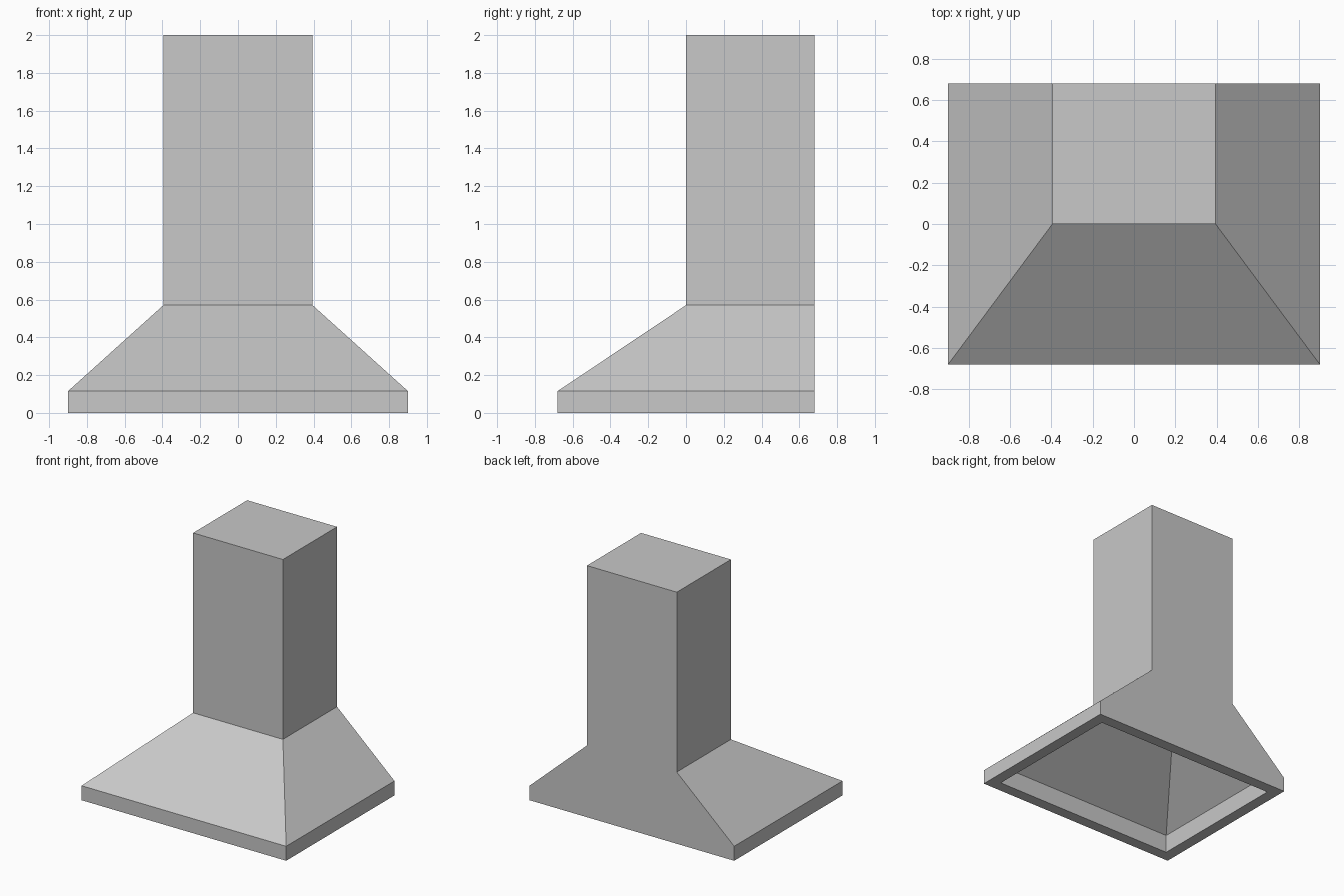
import bpy
import bmesh

cube = bpy.data.objects.get("Cube")
if cube:
    bpy.data.objects.remove(cube, do_unlink=True)

steel = bpy.data.materials.new("brushed steel grey")
steel.use_nodes = True
COLOUR = (0.58, 0.58, 0.58, 1)
steel.diffuse_color = COLOUR
steel.node_tree.nodes["Principled BSDF"].inputs["Base Color"].default_value = COLOUR

BACK = 0.68    # wall plane
RIM = 0.09     # width of the underside rim
HALF = 0.9     # half width of the canopy
FLUE = 0.395   # half width of the chimney
NECK = 0.57    # height where canopy meets chimney


def loft(name, rings, cap_start=False, cap_end=False):
    """Join rectangular rings (half width, front y, back y, z) into one shell."""
    bm = bmesh.new()
    loops = [[bm.verts.new(p) for p in ((-w, f, z), (w, f, z), (w, b, z), (-w, b, z))]
             for w, f, b, z in rings]
    for low, high in zip(loops, loops[1:]):
        for i in range(4):
            j = (i + 1) % 4
            bm.faces.new((low[i], low[j], high[j], high[i]))
    if cap_start:
        bm.faces.new(loops[0])
    if cap_end:
        bm.faces.new(loops[-1])
    # Merge the flat back pieces into single faces
    bmesh.ops.recalc_face_normals(bm, faces=bm.faces)
    mesh = bpy.data.meshes.new(name)
    bm.to_mesh(mesh)
    bm.free()
    mesh.materials.append(steel)
    obj = bpy.data.objects.new(name, mesh)
    bpy.context.collection.objects.link(obj)
    return obj


# Canopy: inner ceiling, inner slope, inner wall, rim, outer lip, outer slope
inner_back = BACK - RIM
loft("canopy", [
    (0.36, 0.02, inner_back, 0.55),
    (HALF - RIM, RIM - BACK, inner_back, 0.145),
    (HALF - RIM, RIM - BACK, inner_back, 0),
    (HALF, -BACK, BACK, 0),
    (HALF, -BACK, BACK, 0.115),
    (FLUE, 0, BACK, NECK),
], cap_start=True, cap_end=True)

# Chimney: plain box standing on the canopy neck
loft("chimney", [
    (FLUE, 0, BACK, NECK),
    (FLUE, 0, BACK, 2),
], cap_end=True)
